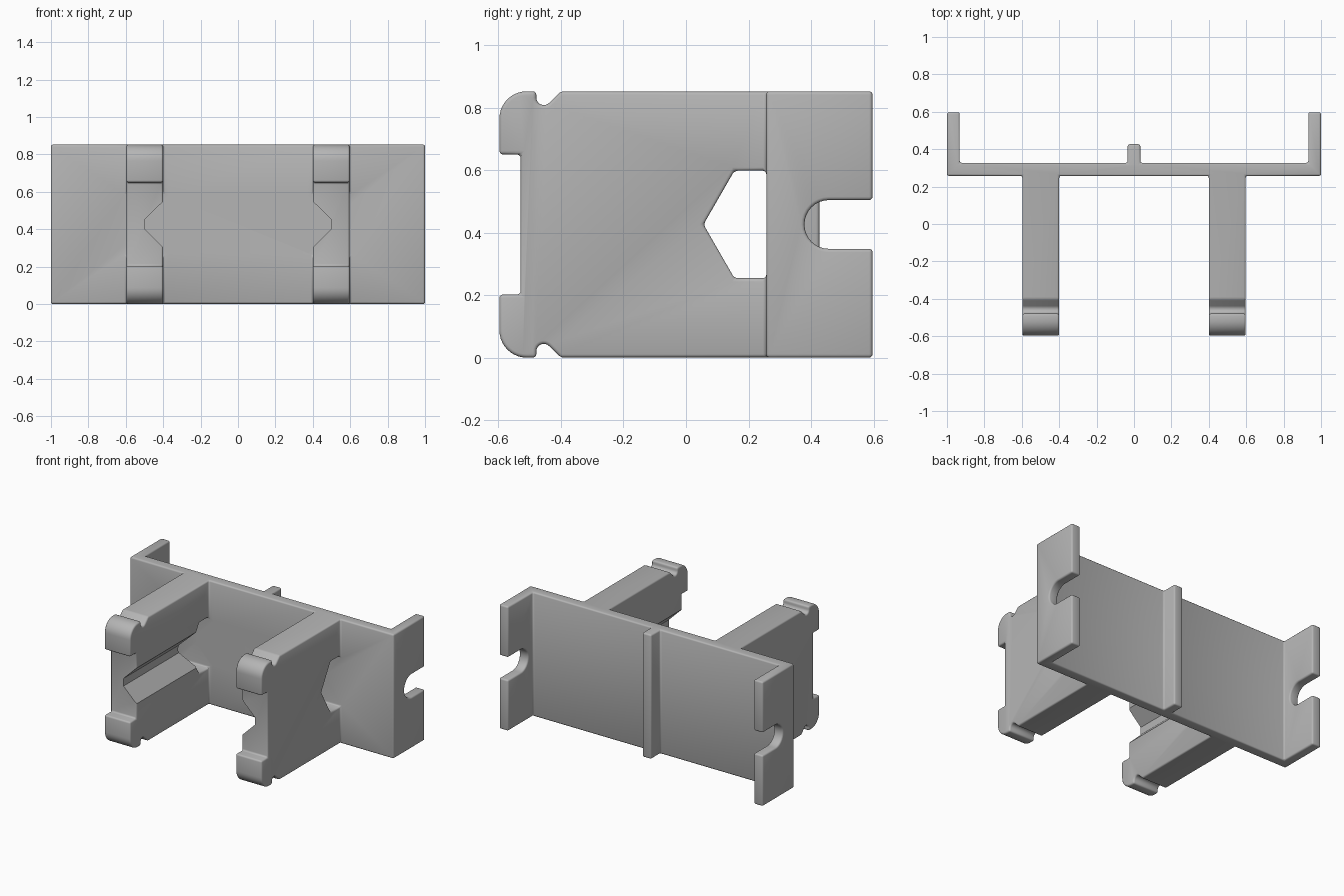
import bpy, bmesh, math

if "Cube" in bpy.data.objects:
    bpy.data.objects.remove(bpy.data.objects["Cube"])

H = 0.852            # overall height
MID = H / 2
PLATE_F, PLATE_B, BACK = 0.257, 0.327, 0.597

grey = bpy.data.materials.new("plain_grey")
grey.diffuse_color = (0.46, 0.46, 0.46, 1)
grey.use_nodes = True
grey.node_tree.nodes["Principled BSDF"].inputs["Base Color"].default_value = grey.diffuse_color


def prism(name, pts, axis, lo, hi):
    """Extrude a 2D outline along an axis: x takes (y,z), y takes (x,z), z takes (x,y)."""
    place = {"x": lambda a, b, t: (t, a, b),
             "y": lambda a, b, t: (a, t, b),
             "z": lambda a, b, t: (a, b, t)}[axis]
    bm = bmesh.new()
    face = bm.faces.new([bm.verts.new(place(a, b, lo)) for a, b in pts])
    new = bmesh.ops.extrude_face_region(bm, geom=[face])["geom"]
    offset = place(0, 0, hi - lo)
    bmesh.ops.translate(bm, vec=offset, verts=[g for g in new if isinstance(g, bmesh.types.BMVert)])
    bmesh.ops.recalc_face_normals(bm, faces=bm.faces)
    mesh = bpy.data.meshes.new(name)
    bm.to_mesh(mesh)
    bm.free()
    mesh.materials.append(grey)
    ob = bpy.data.objects.new(name, mesh)
    bpy.context.collection.objects.link(ob)
    return ob


def arc(cx, cy, r, a0, a1, n):
    angles = [math.radians(a0 + (a1 - a0) * i / n) for i in range(n + 1)]
    return [(cx + r * math.cos(a), cy + r * math.sin(a)) for a in angles]


def boolean(target, other, op):
    mod = target.modifiers.new(op.lower(), "BOOLEAN")
    mod.operation, mod.solver, mod.object = op, "EXACT", other
    bpy.context.view_layer.objects.active = target
    bpy.ops.object.modifier_apply(modifier=mod.name)
    bpy.data.objects.remove(other)


# Back plate with end flanges and a central rib, as one plan outline
half_plan = [(0.034, PLATE_B), (0.932, PLATE_B), (0.932, BACK), (1, BACK), (1, PLATE_F)]
half_plan = [(0.034, 0.427)] + half_plan
bracket = prism("bracket", half_plan + [(-x, y) for x, y in reversed(half_plan)], "z", 0, H)

# Arm side profile, upper half: pentagon opening, top edge, snap notch, rounded hook
upper = [(0.155, 0.172), (0.29, 0.172), (0.29, MID), (-0.401, MID)]
upper += arc(-0.455, MID - 0.02, 0.024, -45, -180, 8)
upper += [(-0.479, MID)]
upper += arc(-0.510, MID - 0.087, 0.087, 90, 180, 10)
upper += [(-0.597, 0.224), (-0.529, 0.224)]
arm_profile = [(0.056, MID)] + [(y, MID + z) for y, z in upper] \
    + [(y, MID - z) for y, z in reversed(upper)]

# Flange slot with a round inner end
slot = [(0.7, MID + 0.078)] + arc(0.457, MID, 0.078, 90, 270, 16) + [(0.7, MID - 0.078)]

for s in (-1, 1):
    boolean(bracket, prism("arm", arm_profile, "x", *sorted((s * 0.4, s * 0.597))), "UNION")
    boolean(bracket, prism("slot_cutter", slot, "x", *sorted((s * 0.85, s * 1.1))), "DIFFERENCE")

# Remove needless vertices, then round every corner slightly
bm = bmesh.new()
bm.from_mesh(bracket.data)
bmesh.ops.remove_doubles(bm, verts=bm.verts, dist=0.0005)
bmesh.ops.dissolve_limit(bm, angle_limit=math.radians(1), verts=bm.verts, edges=bm.edges)
bm.to_mesh(bracket.data)
bm.free()
bev = bracket.modifiers.new("soft_edges", "BEVEL")
bev.width, bev.segments = 0.011, 3
bev.limit_method, bev.angle_limit = "ANGLE", math.radians(40)
bev.use_clamp_overlap = False
bpy.context.view_layer.objects.active = bracket
bpy.ops.object.modifier_apply(modifier=bev.name)

# Sharp grooves along the inner faces of the arms
for s in (-1, 1):
    groove = [(s * 0.37, MID + 0.152), (s * 0.498, MID + 0.026),
              (s * 0.498, MID - 0.026), (s * 0.37, MID - 0.152)]
    boolean(bracket, prism("groove_cutter", groove, "y", -0.7, PLATE_F), "DIFFERENCE")

bracket.select_set(True)
bpy.context.view_layer.objects.active = bracket
bpy.ops.object.shade_smooth_by_angle(angle=math.radians(35))
